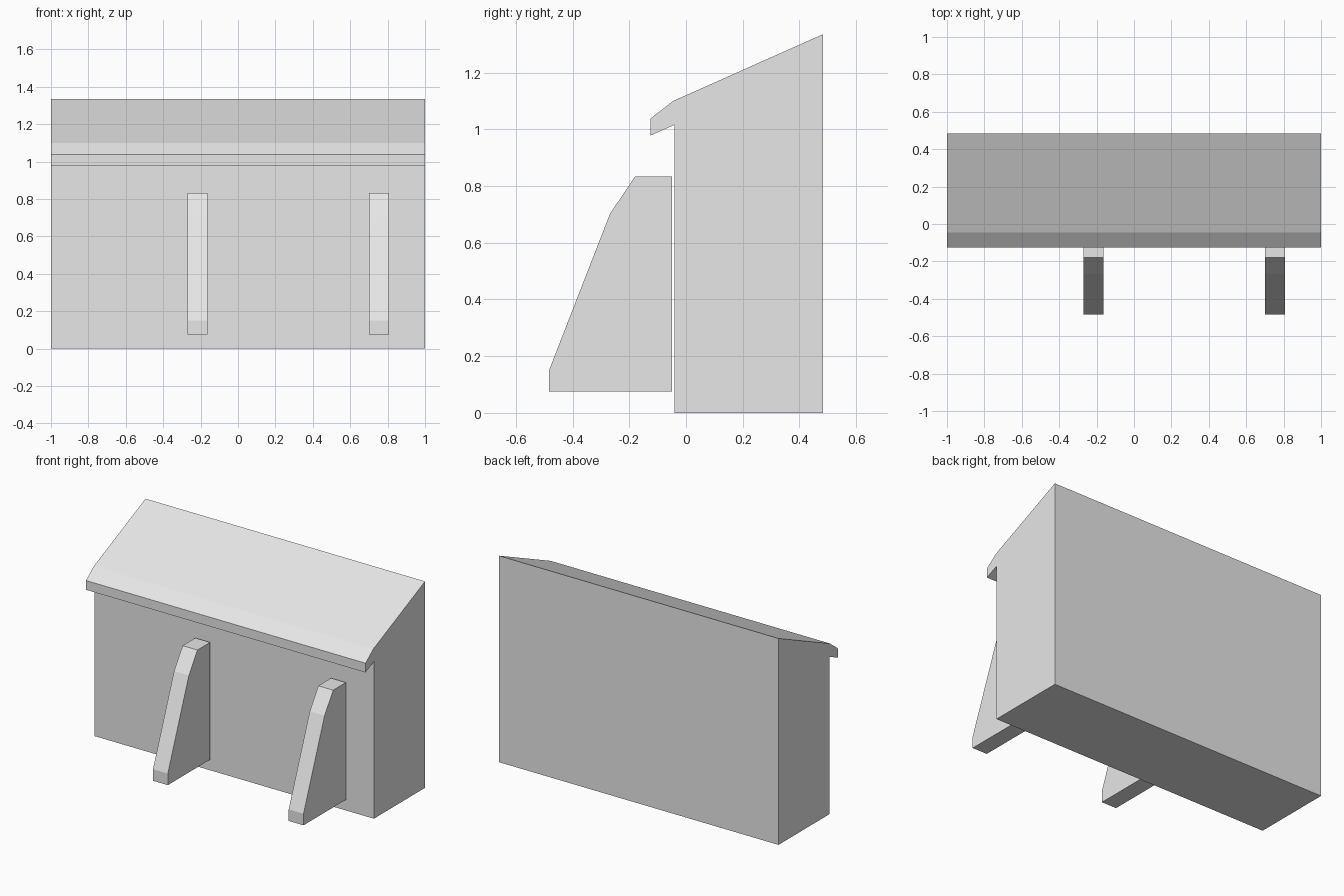
import bpy
import bmesh

cube = bpy.data.objects.get("Cube")
if cube:
    bpy.data.objects.remove(cube, do_unlink=True)

grey = bpy.data.materials.new("light_grey")
grey.use_nodes = True
grey.diffuse_color = (0.8, 0.8, 0.8, 1)
grey.node_tree.nodes["Principled BSDF"].inputs["Base Color"].default_value = (0.8, 0.8, 0.8, 1)


def extrude_profile(name, profile, x_min, x_max):
    """Extrude a side profile of (y, z) points along x."""
    bm = bmesh.new()
    face = bm.faces.new([bm.verts.new((x_min, y, z)) for y, z in profile])
    result = bmesh.ops.extrude_face_region(bm, geom=[face])
    moved = [v for v in result["geom"] if isinstance(v, bmesh.types.BMVert)]
    bmesh.ops.translate(bm, verts=moved, vec=(x_max - x_min, 0, 0))
    bmesh.ops.recalc_face_normals(bm, faces=bm.faces)
    mesh = bpy.data.meshes.new(name)
    bm.to_mesh(mesh)
    bm.free()
    mesh.materials.append(grey)
    obj = bpy.data.objects.new(name, mesh)
    bpy.context.collection.objects.link(obj)
    return obj


# Wall block with its sloping top and overhanging eave
wall_profile = [(-0.04, 0), (0.483, 0), (0.483, 1.335), (-0.045, 1.1),
                (-0.125, 1.038), (-0.125, 0.978), (-0.04, 1.016)]
extrude_profile("wall_and_roof", wall_profile, -1, 1)

# Two tapered buttresses standing just off the front wall
buttress_profile = [(-0.05, 0.075), (-0.483, 0.075), (-0.483, 0.15),
                    (-0.268, 0.702), (-0.18, 0.833), (-0.05, 0.833)]
for name, centre in (("right_buttress", -0.217), ("left_buttress", 0.754)):
    extrude_profile(name, buttress_profile, centre - 0.053, centre + 0.053)
